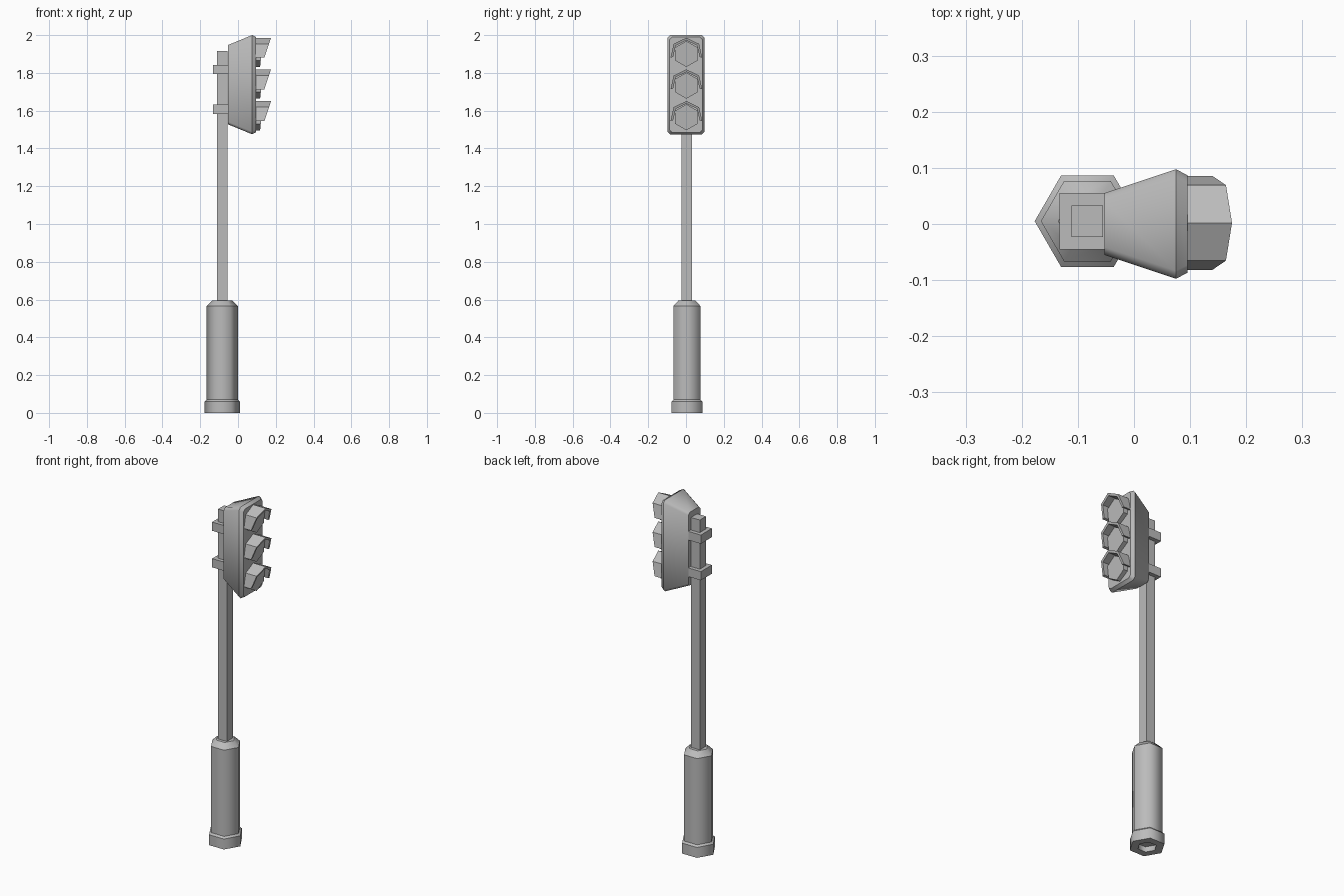
import bpy
import bmesh
from math import sin, cos, tau

if "Cube" in bpy.data.objects:
    bpy.data.objects.remove(bpy.data.objects["Cube"])

grey = bpy.data.materials.new("light_grey")
grey.use_nodes = True
grey.diffuse_color = (0.5, 0.5, 0.5, 1)
grey.node_tree.nodes["Principled BSDF"].inputs["Base Color"].default_value = grey.diffuse_color

POLE_X, POLE_Y = -0.083, 0.005
HEAD_Z = 1.7375


def loft(name, rings, closed=False, smooth=False):
    """Skin matching rings; cap the ends, or join last to first when closed."""
    bm = bmesh.new()
    rows = [[bm.verts.new(p) for p in ring] for ring in rings]
    n = len(rows[0])
    pairs = list(zip(rows, rows[1:]))
    if closed:
        pairs.append((rows[-1], rows[0]))
    else:
        bm.faces.new(rows[0])
        bm.faces.new(rows[-1])
    for a, b in pairs:
        for i in range(n):
            j = (i + 1) % n
            bm.faces.new((a[i], a[j], b[j], b[i]))
    bmesh.ops.recalc_face_normals(bm, faces=bm.faces)
    # Soften only the edges that run along the loft
    if smooth:
        for f in bm.faces:
            f.smooth = True
        for row in rows:
            for i in range(n):
                bm.edges.get((row[i], row[(i + 1) % n])).smooth = False
    mesh = bpy.data.meshes.new(name)
    bm.to_mesh(mesh)
    bm.free()
    mesh.materials.append(grey)
    obj = bpy.data.objects.new(name, mesh)
    bpy.context.collection.objects.link(obj)
    return obj


def box(name, x0, x1, half_y, z0, z1):
    def ring(z):
        return [(x, POLE_Y + y, z) for x, y in
                ((x0, -half_y), (x1, -half_y), (x1, half_y), (x0, half_y))]
    return loft(name, [ring(z0), ring(z1)])


def hexagon(r, z):
    return [(POLE_X + r * cos(tau * i / 6), POLE_Y + r * sin(tau * i / 6), z)
            for i in range(6)]


def chamfered(x, half_y, half_z, c=0.014):
    """Rectangle with cut corners, facing along x."""
    pts = []
    for sy, sz in ((1, 1), (-1, 1), (-1, -1), (1, -1)):
        pair = [(x, sy * half_y, HEAD_Z + sz * (half_z - c)),
                (x, sy * (half_y - c), HEAD_Z + sz * half_z)]
        pts += pair if sy * sz > 0 else pair[::-1]
    return pts


# Hexagonal foot with a recess underneath, and the shaft above it
loft("foot", [hexagon(r, z) for r, z in
              ((0.05, 0.03), (0.05, 0), (0.094, 0), (0.094, 0.06), (0.083, 0.07))],
     smooth=True)
loft("shaft", [hexagon(r, z) for r, z in
               ((0.083, 0.065), (0.083, 0.565), (0.052, 0.595))], smooth=True)

# Square pole and its two clamps
box("pole", POLE_X - 0.028, POLE_X + 0.028, 0.028, 0.58, 1.915)
for label, z in (("lower", 1.583), ("upper", 1.793)):
    box(label + "_clamp", -0.133, -0.045, 0.05, z, z + 0.05)

# Signal housing, flaring towards the lamps
loft("signal_housing", [chamfered(-0.053, 0.055, 0.21),
                        chamfered(0.075, 0.0975, 0.2625),
                        chamfered(0.095, 0.087, 0.252)], smooth=True)

# Lamps: hexagonal lens under a slanted hood with five corners
for k, label in enumerate(("bottom", "middle", "top")):
    cz = 1.565 + 0.1675 * k

    def lens_ring(front):
        ring = []
        for i in range(6):
            a = tau * i / 6
            z = 0.069 * cos(a)
            x = 0.124 + 0.1 * z if front else 0.09
            ring.append((x, 0.002 + 0.069 * sin(a), cz + z))
        return ring

    loft(label + "_lens", [lens_ring(False), lens_ring(True)])

    def hood_section(step):
        a = tau * step / 7
        section = []
        for r, front in ((0.086, False), (0.086, True), (0.072, True), (0.072, False)):
            z = r * cos(a)
            x = 0.146 + z / 3 if front else 0.09
            section.append((x, 0.002 + r * sin(a), cz + z))
        return section

    loft(label + "_hood", [hood_section(s) for s in range(-2, 3)])
